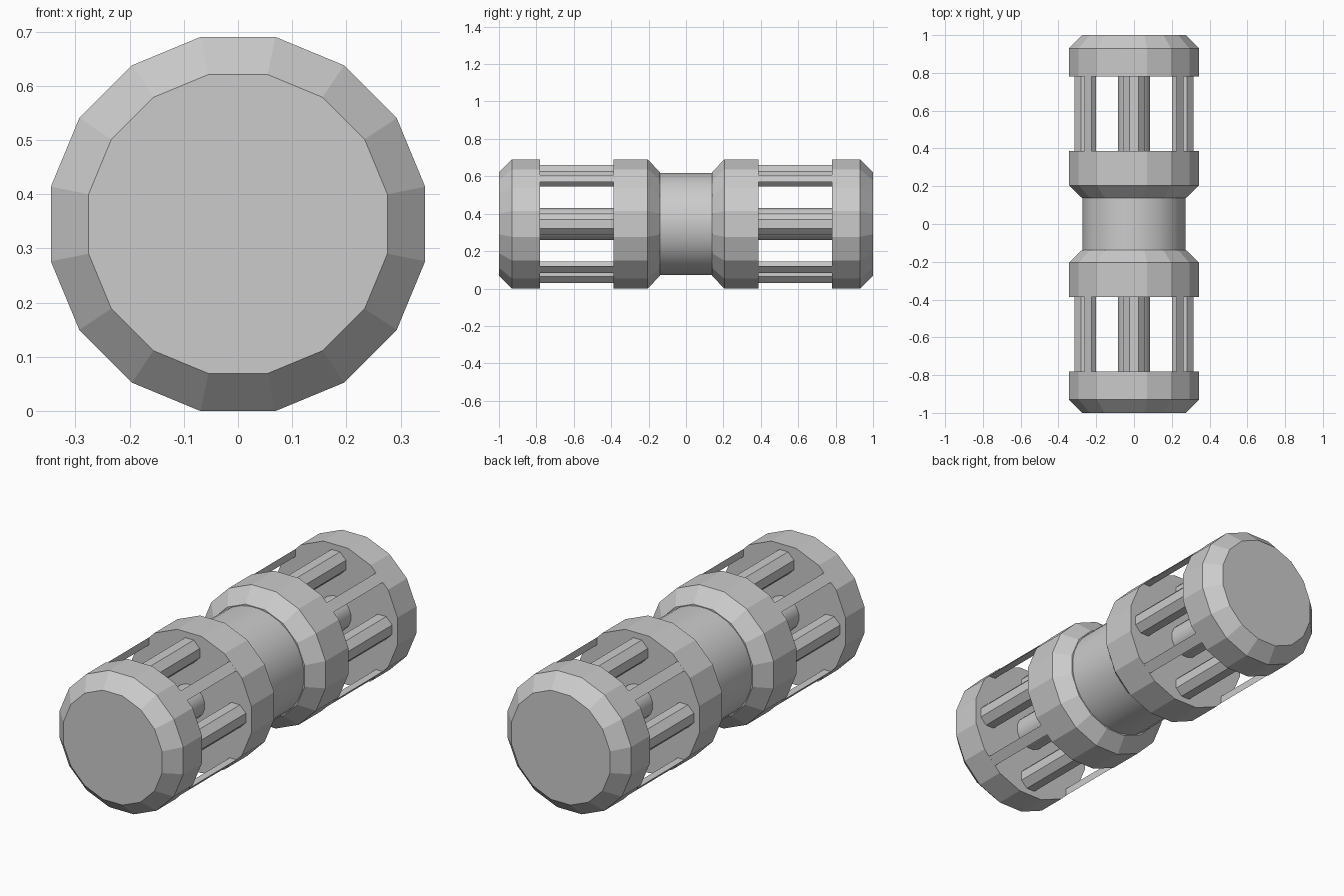
import bpy, bmesh, math

if "Cube" in bpy.data.objects:
    bpy.data.objects.remove(bpy.data.objects["Cube"])

ZC = 0.345            # height of the long axis
R, R_IN = 0.352, 0.281  # outer and bevelled radii of the 16-sided drums


def finish(name, bm, smooth=False):
    bmesh.ops.recalc_face_normals(bm, faces=bm.faces)
    me = bpy.data.meshes.new(name)
    bm.to_mesh(me)
    bm.free()
    ob = bpy.data.objects.new(name, me)
    bpy.context.collection.objects.link(ob)
    if smooth:
        bpy.ops.object.select_all(action='DESELECT')
        ob.select_set(True)
        bpy.context.view_layer.objects.active = ob
        bpy.ops.object.shade_smooth_by_angle(angle=math.radians(30))
    return ob


def lathe(name, profile, sides, cx=0, cz=ZC, smooth=False):
    """Closed solid along y from (y, radius) pairs, with a flat on top."""
    bm = bmesh.new()
    rings = []
    for y, r in profile:
        angs = [2 * math.pi * (i + 0.5) / sides for i in range(sides)]
        rings.append([bm.verts.new((cx + r * math.sin(a), y, cz + r * math.cos(a)))
                      for a in angs])
    for a, b in zip(rings, rings[1:]):
        for i in range(sides):
            j = (i + 1) % sides
            bm.faces.new((a[i], a[j], b[j], b[i]))
    bm.faces.new(rings[0])
    bm.faces.new(rings[-1])
    return finish(name, bm, smooth)


def corner_post(name, sx, sz, y0, y1):
    """Thin triangular post whose outer face is flush with the drum."""
    tri = [(0.225, 0.225), (0.263, 0.225), (0.225, 0.263)]
    bm = bmesh.new()
    a, b = [[bm.verts.new((sx * x, y, ZC + sz * z)) for x, z in tri] for y in (y0, y1)]
    for i in range(3):
        j = (i + 1) % 3
        bm.faces.new((a[i], a[j], b[j], b[i]))
    bm.faces.new(a)
    bm.faces.new(b)
    return finish(name, bm)


# Smooth grip between the two halves
lathe("grip", [(-0.15, 0.273), (0.15, 0.273)], 32, smooth=True)

for s, side in ((-1, "front"), (1, "back")):
    # Solid drums either side of the cage
    lathe(side + "_end_cap", [(s * 0.78, R), (s * 0.93, R), (s * 1.0, R_IN)], 16)
    lathe(side + "_inner_collar", [(s * 0.138, R_IN), (s * 0.205, R), (s * 0.387, R)], 16)
    # Core rod
    lathe(side + "_core_rod", [(s * 0.38, 0.086), (s * 0.79, 0.086)], 16, smooth=True)
    # Four octagonal bars
    for k in range(4):
        a = k * math.pi / 2
        lathe(f"{side}_cage_bar_{k + 1}", [(s * 0.38, 0.062), (s * 0.79, 0.062)], 8,
              cx=0.258 * math.sin(a), cz=ZC + 0.258 * math.cos(a))
    # Four corner posts
    for sx in (-1, 1):
        for sz in (-1, 1):
            corner_post(f"{side}_corner_post", sx, sz, s * 0.38, s * 0.79)
